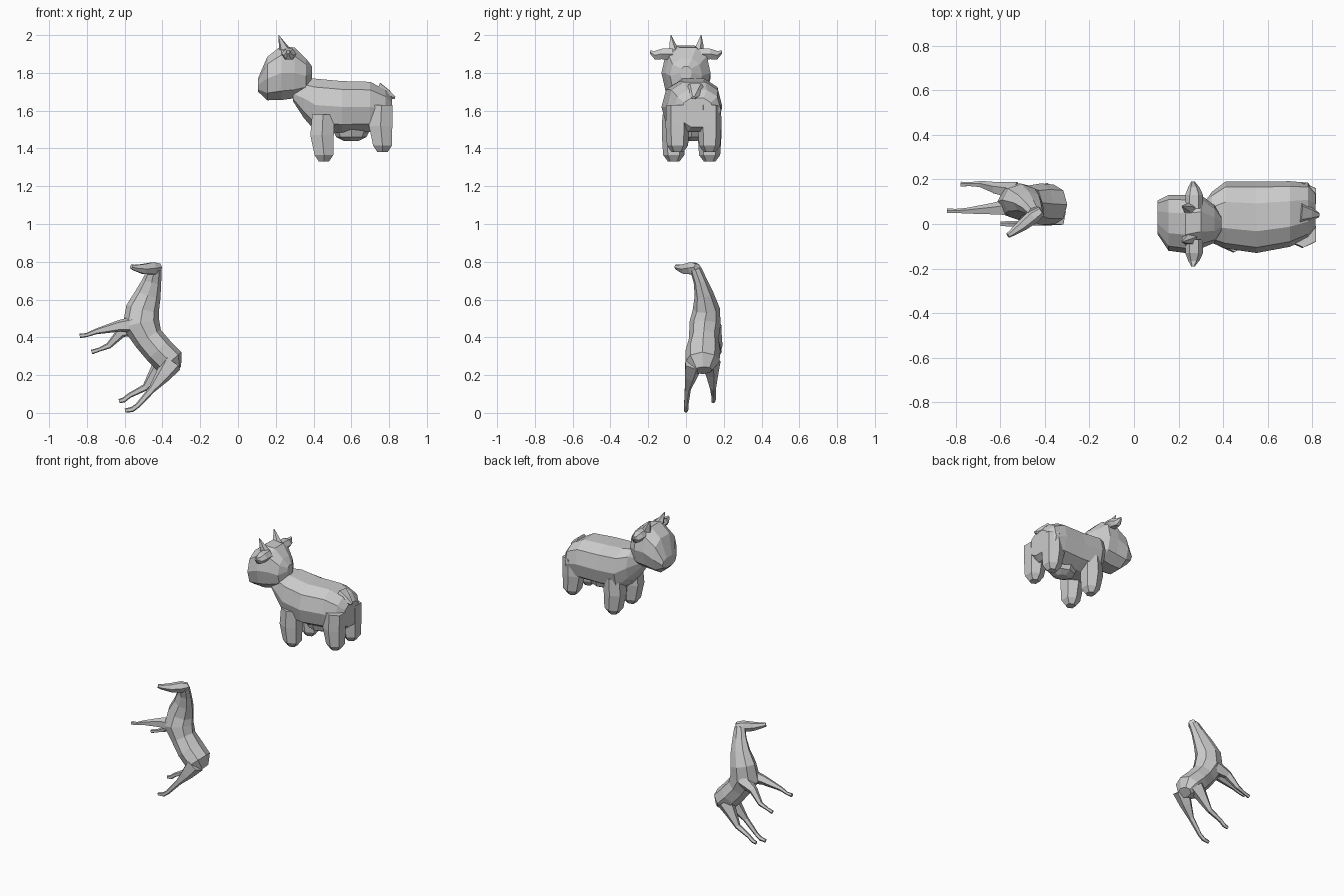
import bpy, bmesh, math
from mathutils import Vector


def loft(name, rings, sides=8, axis=None, side=(0, 1, 0), power=1.0):
    """Skin rings of (x, y, z, half_width, half_height); width runs along side."""
    bm = bmesh.new()
    pts = [Vector(r[:3]) for r in rings]
    loops = []
    for i, r in enumerate(rings):
        if axis:
            t = Vector(axis).normalized()
        else:
            t = (pts[min(i + 1, len(pts) - 1)] - pts[max(i - 1, 0)]).normalized()
        s = Vector(side)
        s = (s - t * s.dot(t)).normalized()
        u = t.cross(s)
        loop = []
        for k in range(sides):
            a = 2 * math.pi * k / sides
            c, d = math.cos(a), math.sin(a)
            c = math.copysign(abs(c) ** power, c)
            d = math.copysign(abs(d) ** power, d)
            loop.append(bm.verts.new(pts[i] + s * c * r[3] + u * d * r[4]))
        loops.append(loop)
    for a, b in zip(loops, loops[1:]):
        for k in range(sides):
            j = (k + 1) % sides
            bm.faces.new((a[k], a[j], b[j], b[k]))
    bm.faces.new(loops[0])
    bm.faces.new(loops[-1])
    bmesh.ops.recalc_face_normals(bm, faces=bm.faces)
    me = bpy.data.meshes.new(name)
    bm.to_mesh(me)
    bm.free()
    ob = bpy.data.objects.new(name, me)
    bpy.context.collection.objects.link(ob)
    return ob


# ---- Calf: chunky body with its long axis on x, facing -x ----
X = (1, 0, 0)
loft("calf_body", [
    (.29, .00, 1.69, .06, .04),
    (.35, .03, 1.665, .115, .11),
    (.41, .04, 1.63, .15, .145),
    (.55, .03, 1.62, .16, .142),
    (.70, .045, 1.62, .147, .138),
    (.78, .06, 1.60, .125, .115),
    (.815, .06, 1.59, .085, .08)], 10, X, power=.8)

loft("calf_head", [
    (.105, .03, 1.735, .075, .035),
    (.155, .005, 1.77, .125, .12),
    (.23, .00, 1.80, .13, .15),
    (.30, .01, 1.80, .12, .14),
    (.36, .00, 1.785, .085, .095),
    (.393, .00, 1.80, .03, .035)], 10, X, power=.85)

# calf legs: front pair is longer than the rear pair
for label, x, z, ys in (("front", .45, 1.33, (-.065, .125)),
                        ("rear", .76, 1.38, (-.045, .125))):
    for n, y in enumerate(ys):
        loft(f"calf_{label}_leg_{n + 1}", [
            (x, y, z + .25, .06, .065),
            (x - .005, y, z + .14, .063, .07),
            (x + .005, y, z + .035, .056, .056),
            (x + .005, y, z, .03, .03)], 6, (0, 0, 1), power=.85)

# calf ears and horns, mirrored across y = 0
for n, s in enumerate((-1, 1)):
    loft(f"calf_ear_{n + 1}", [
        (.27, s * .07, 1.90, .04, .035),
        (.27, s * .13, 1.90, .04, .032),
        (.268, s * .165, 1.893, .025, .026),
        (.265, s * .19, 1.91, .008, .01)], 6, (0, 1, 0), side=X)
    loft(f"calf_horn_{n + 1}", [
        (.25, s * .065, 1.92, .03, .035),
        (.235, s * .073, 1.955, .018, .02),
        (.215, s * .08, 2.0, .002, .002)], 5, (0, 0, 1))

# calf udder and short tail
loft("calf_udder", [
    (.60, .03, 1.52, .09, .11),
    (.60, .03, 1.46, .07, .08),
    (.60, .03, 1.44, .03, .04)], 8, (0, 0, 1))
loft("calf_tail", [
    (.74, .05, 1.70, .06, .055),
    (.79, .045, 1.685, .035, .03),
    (.83, .04, 1.668, .01, .008)], 6)

# ---- Rearing horse: rump up through chest and neck ----
loft("horse_body", [
    (-.33, .09, .225, .05, .035),
    (-.36, .087, .27, .09, .08),
    (-.42, .09, .33, .092, .08),
    (-.475, .095, .395, .078, .08),
    (-.515, .10, .47, .083, .10),
    (-.505, .108, .55, .072, .088),
    (-.475, .095, .63, .05, .068),
    (-.455, .075, .70, .036, .05),
    (-.44, .05, .765, .03, .036)], 8)

# horse head turned towards the front
loft("horse_head", [
    (-.415, .06, .77, .022, .022),
    (-.45, .035, .765, .032, .037),
    (-.50, -.005, .762, .026, .03),
    (-.545, -.038, .768, .016, .018),
    (-.565, -.052, .774, .012, .013)], 6)

# horse legs: knee and hock paths as (x, z, radius), with y at each end
LEGS = {
    "horse_front_leg_1": (.075, .058, [(-.53, .47, .05), (-.63, .46, .032),
                                       (-.755, .43, .015), (-.80, .412, .011), (-.838, .408, .013)]),
    "horse_front_leg_2": (.145, .178, [(-.53, .46, .05), (-.62, .425, .03),
                                       (-.685, .355, .017), (-.735, .335, .011), (-.775, .322, .013)]),
    "horse_hind_leg_1": (.04, .0, [(-.35, .265, .06), (-.40, .195, .042),
                                   (-.455, .125, .02), (-.53, .04, .014), (-.56, .018, .015), (-.598, .012, .012)]),
    "horse_hind_leg_2": (.13, .145, [(-.39, .27, .06), (-.435, .21, .04),
                                     (-.49, .135, .02), (-.575, .092, .014), (-.605, .068, .014), (-.63, .062, .012)]),
}
for name, (y0, y1, path) in LEGS.items():
    last = len(path) - 1
    loft(name, [(x, y0 + (y1 - y0) * min(1, 2 * i / last), z, r * .9, r)
                for i, (x, z, r) in enumerate(path)], 5)
